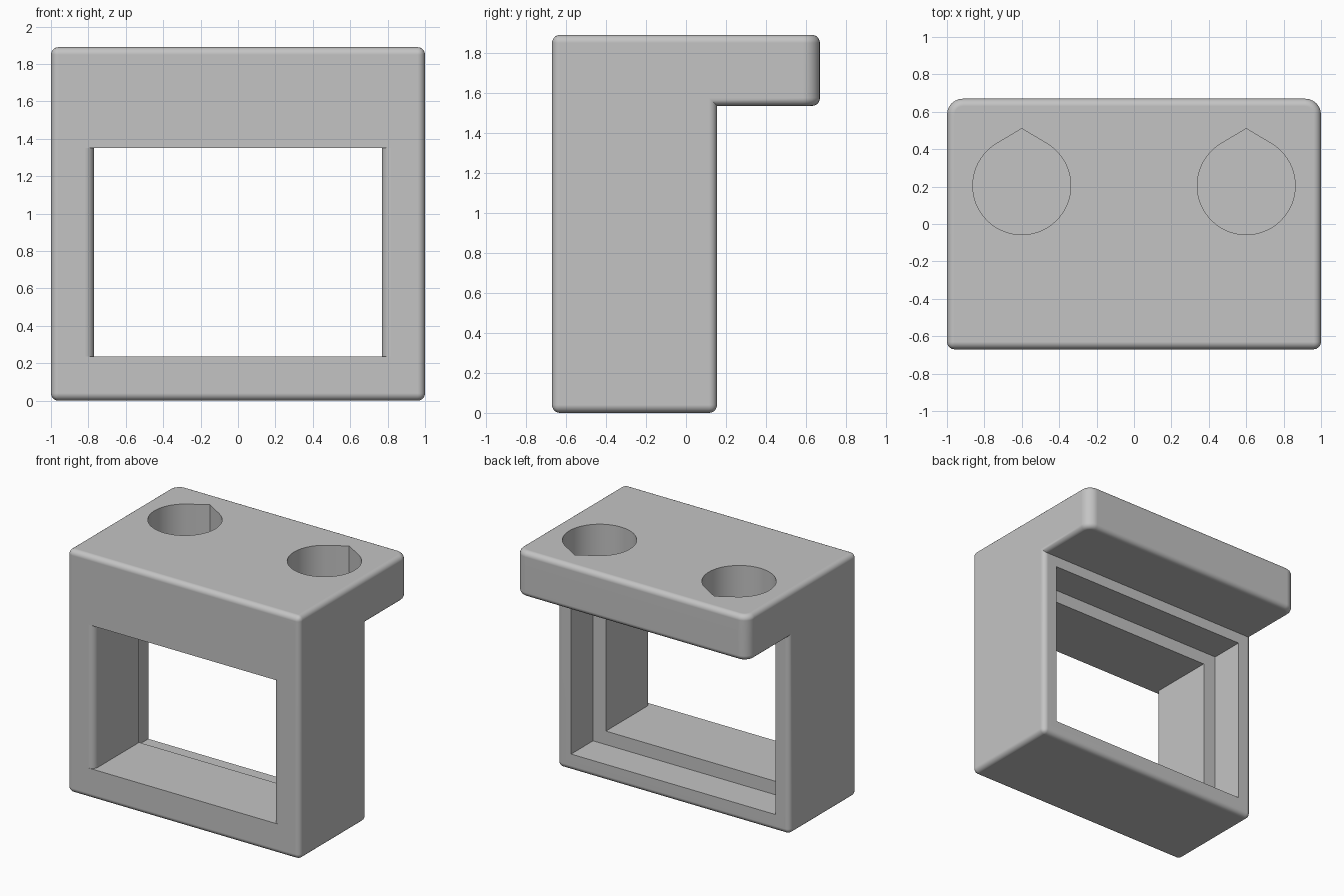
import bpy, bmesh
from math import pi, sin, cos, acos, radians

if "Cube" in bpy.data.objects:
    bpy.data.objects.remove(bpy.data.objects["Cube"], do_unlink=True)

FRONT, BACK, LIP = -0.67, 0.155, 0.67
TOP, LIP_BASE = 1.89, 1.535

grey = bpy.data.materials.new("mid grey")
grey.use_nodes = True
colour = (0.55, 0.55, 0.55, 1)
grey.diffuse_color = colour
grey.node_tree.nodes["Principled BSDF"].inputs["Base Color"].default_value = colour


def prism(points, offset):
    """Closed polygon pushed along an offset."""
    bm = bmesh.new()
    face = bm.faces.new([bm.verts.new(p) for p in points])
    out = bmesh.ops.extrude_face_region(bm, geom=[face])["geom"]
    bmesh.ops.translate(bm, vec=offset, verts=[v for v in out if isinstance(v, bmesh.types.BMVert)])
    bmesh.ops.recalc_face_normals(bm, faces=bm.faces)
    return bm


def to_object(bm, name):
    mesh = bpy.data.meshes.new(name)
    bm.to_mesh(mesh)
    bm.free()
    mesh.materials.append(grey)
    obj = bpy.data.objects.new(name, mesh)
    bpy.context.collection.objects.link(obj)
    return obj


def round_edges(bm, edges, radius, segments):
    bmesh.ops.bevel(bm, geom=edges, offset=radius, offset_type='OFFSET',
                    segments=segments, profile=0.5, affect='EDGES', clamp_overlap=True)


# Bracket body: L-shaped side profile, with an overhanging lip at the back
profile = [(FRONT, 0), (BACK, 0), (BACK, LIP_BASE), (LIP, LIP_BASE), (LIP, TOP), (FRONT, TOP)]
bm = prism([(-1, y, z) for y, z in profile], (2, 0, 0))
lip_corners = [e for e in bm.edges
               if all(v.co.y > LIP - 0.01 for v in e.verts) and abs(e.verts[0].co.x - e.verts[1].co.x) < 0.01]
round_edges(bm, lip_corners, 0.085, 6)
bm.normal_update()
outer = [e for e in bm.edges if e.calc_face_angle_signed() > radians(40)]
round_edges(bm, outer, 0.04, 5)
body = to_object(bm, "bracket_body")

# Window cutter: vertical jambs are rounded where they meet the front
r, half = 0.05, 0.77
side = [(half, 0.3)]
side += [(half + r - r * cos(a), FRONT + r - r * sin(a)) for a in (i * pi / 12 for i in range(7))]
side += [(half + r, FRONT - 0.1)]
plan = side + [(-x, y) for x, y in reversed(side)]
cutters = [to_object(prism([(x, y, 0.235) for x, y in plan], (0, 0, 1.115)), "window_cutter")]

# Recess cutter: wider rebate behind the window
w, y = 0.88, -0.115
cutters.append(to_object(
    prism([(-w, y, 0.13), (w, y, 0.13), (w, y, 1.45), (-w, y, 1.45)], (0, 0.5, 0)), "recess_cutter"))

# Teardrop sockets in the top
radius, tip = 0.262, 0.305
start = pi / 2 + acos(radius / tip)
sweep = 2 * pi - 2 * acos(radius / tip)
for sx in (-0.6, 0.6):
    angles = [start + sweep * i / 48 for i in range(49)]
    drop = [(sx + radius * cos(a), 0.205 + radius * sin(a), TOP - 0.27) for a in angles]
    drop.append((sx, 0.205 + tip, TOP - 0.27))
    cutters.append(to_object(prism(drop, (0, 0, 0.5)), "socket_cutter"))

# Cut the openings, then shade smooth with crisp corners
bpy.ops.object.select_all(action='DESELECT')
bpy.context.view_layer.objects.active = body
body.select_set(True)
for cutter in cutters:
    cutter.hide_render = True
    mod = body.modifiers.new(cutter.name, 'BOOLEAN')
    mod.operation, mod.solver, mod.object = 'DIFFERENCE', 'EXACT', cutter
    bpy.ops.object.modifier_apply(modifier=mod.name)
    bpy.data.objects.remove(cutter, do_unlink=True)

bpy.ops.object.shade_smooth_by_angle(angle=radians(30))
normals = body.modifiers.new("even_normals", 'WEIGHTED_NORMAL')
normals.keep_sharp = True
